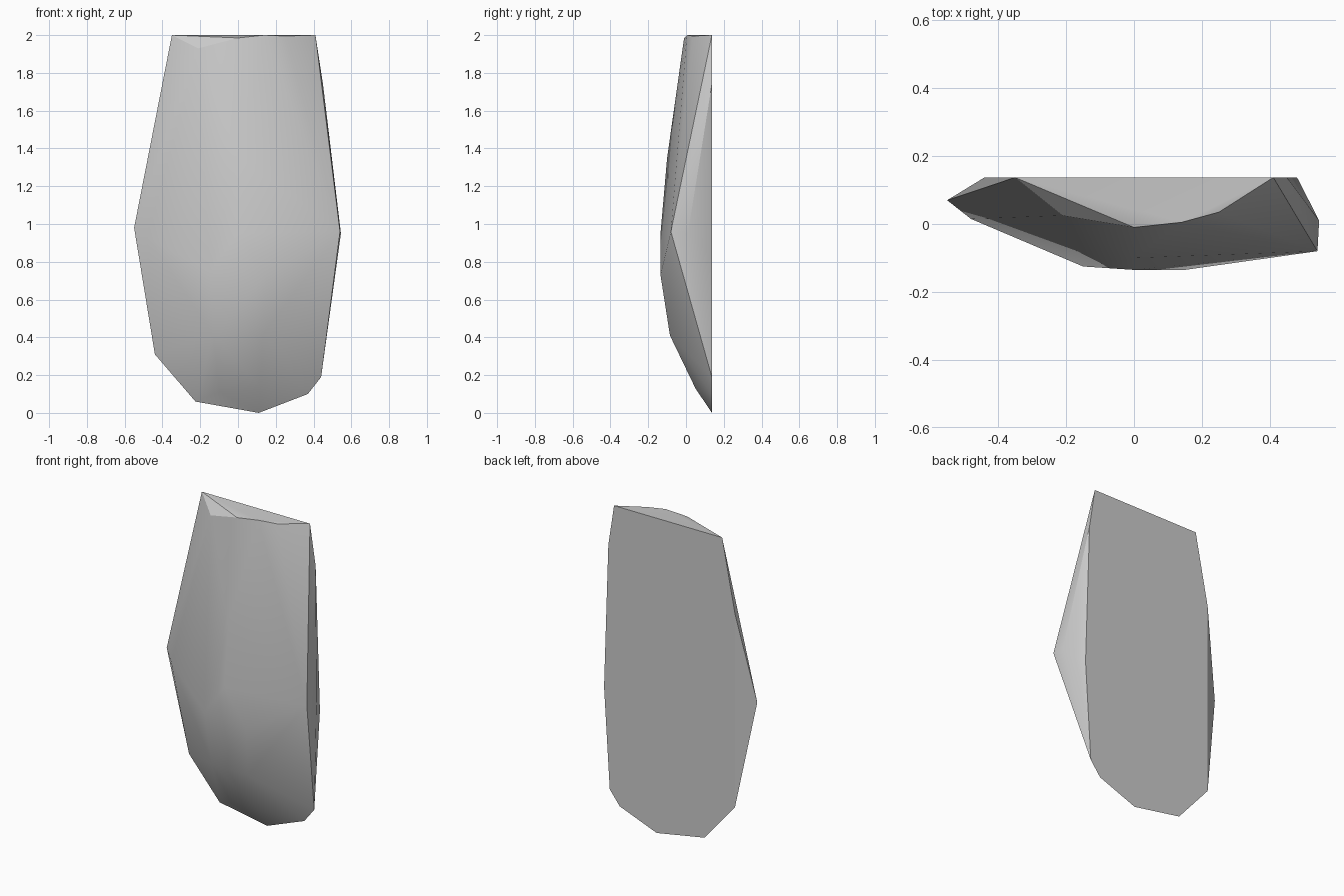
import bpy
import bmesh
import math

cube = bpy.data.objects.get("Cube")
if cube:
    bpy.data.objects.remove(cube, do_unlink=True)

BACK = 0.137

# Outline of the flat back, as x and z
back_outline = [
    (-0.35, 2.0), (0.41, 2.0), (0.45, 1.74), (0.48, 0.83), (0.44, 0.19),
    (0.37, 0.10), (0.11, 0.0), (-0.225, 0.06), (-0.44, 0.31), (-0.44, 1.54),
]
# Front rim of the broken top
top_rim = [(-0.21, 0.025, 1.93), (0.0, -0.01, 1.985), (0.14, 0.005, 2.0), (0.25, 0.035, 1.995)]
# Pointed corners on both sides
side_corners = [(-0.55, 0.07, 0.98), (-0.48, 0.015, 0.93), (0.54, -0.08, 0.96), (0.545, 0.01, 0.95)]
# Bulging front
front_bulge = [
    (0.0, -0.1, 1.35), (0.0, -0.135, 0.95), (-0.15, -0.125, 0.75),
    (0.15, -0.135, 0.73), (-0.13, -0.075, 0.41), (0.13, -0.085, 0.41),
    (0.12, 0.05, 0.13), (-0.1, 0.075, 0.11),
]

# Faceted slab wrapped around the points
bm = bmesh.new()
points = [(x, BACK, z) for x, z in back_outline] + top_rim + side_corners + front_bulge
for p in points:
    bm.verts.new(p)
hull = bmesh.ops.convex_hull(bm, input=bm.verts[:])
loose = [v for v in bm.verts if not v.link_faces]
bmesh.ops.delete(bm, geom=loose, context="VERTS")
# Merge the flat back into one face
bmesh.ops.dissolve_limit(bm, angle_limit=math.radians(0.5), verts=bm.verts[:], edges=bm.edges[:])
bmesh.ops.recalc_face_normals(bm, faces=bm.faces[:])

mesh = bpy.data.meshes.new("stone_slab")
bm.to_mesh(mesh)
bm.free()
slab = bpy.data.objects.new("stone_slab", mesh)
bpy.context.collection.objects.link(slab)

# Plain grey stone
grey = bpy.data.materials.new("stone_grey")
grey.use_nodes = True
colour = (0.6, 0.6, 0.6, 1.0)
grey.diffuse_color = colour
grey.node_tree.nodes["Principled BSDF"].inputs["Base Color"].default_value = colour
mesh.materials.append(grey)

# Soft front, crisp rim
bpy.ops.object.select_all(action="DESELECT")
slab.select_set(True)
bpy.context.view_layer.objects.active = slab
bpy.ops.object.shade_smooth_by_angle(angle=math.radians(30))
